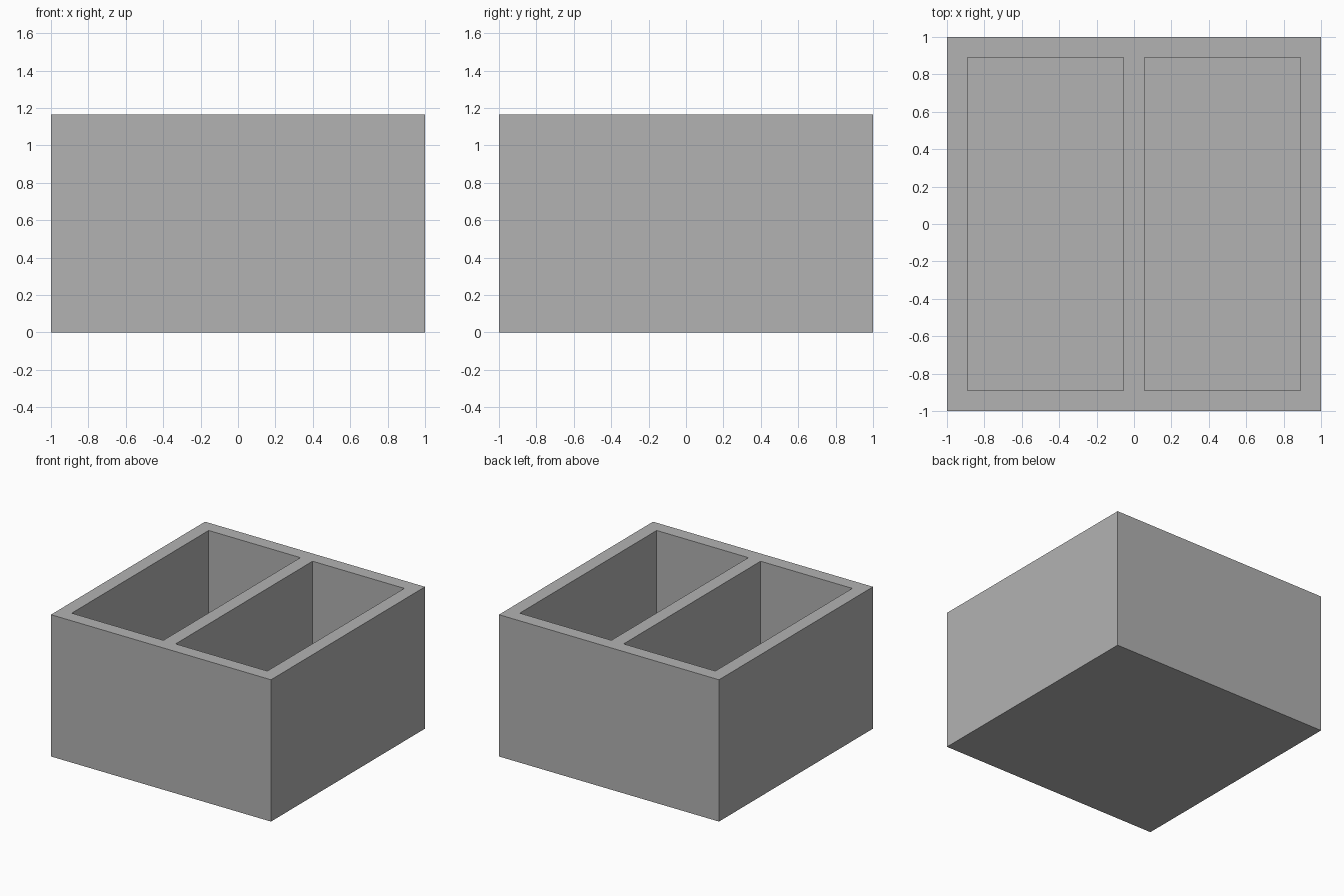
import bpy
import bmesh
from mathutils import Matrix, Vector

if "Cube" in bpy.data.objects:
    bpy.data.objects.remove(bpy.data.objects["Cube"], do_unlink=True)

SIDE, HEIGHT, WALL = 2.0, 1.165, 0.111
POCKET_WIDTH = (SIDE - 3 * WALL) / 2

grey = bpy.data.materials.new("plain grey")
grey.use_nodes = True
colour = (0.448, 0.448, 0.448, 1)
grey.diffuse_color = colour
grey.node_tree.nodes["Principled BSDF"].inputs["Base Color"].default_value = colour


def box(name, size, centre):
    bm = bmesh.new()
    bmesh.ops.create_cube(bm, size=1, matrix=Matrix.Translation(centre) @ Matrix.Diagonal((*size, 1)))
    mesh = bpy.data.meshes.new(name)
    bm.to_mesh(mesh)
    bm.free()
    mesh.materials.append(grey)
    obj = bpy.data.objects.new(name, mesh)
    bpy.context.collection.objects.link(obj)
    return obj


# Solid outer block
tray = box("divided_box", (SIDE, SIDE, HEIGHT), Vector((0, 0, HEIGHT / 2)))

# Two open pockets, leaving the walls, floor and central divider
for name, side in (("left_pocket_cutter", 1), ("right_pocket_cutter", -1)):
    x = side * (WALL + POCKET_WIDTH) / 2
    cutter = box(name, (POCKET_WIDTH, SIDE - 2 * WALL, HEIGHT), Vector((x, 0, HEIGHT / 2 + WALL)))
    cutter.hide_render = True
    cutter.hide_set(True)
    cutter.display_type = 'WIRE'
    cut = tray.modifiers.new(name, 'BOOLEAN')
    cut.operation = 'DIFFERENCE'
    cut.solver = 'EXACT'
    cut.object = cutter
